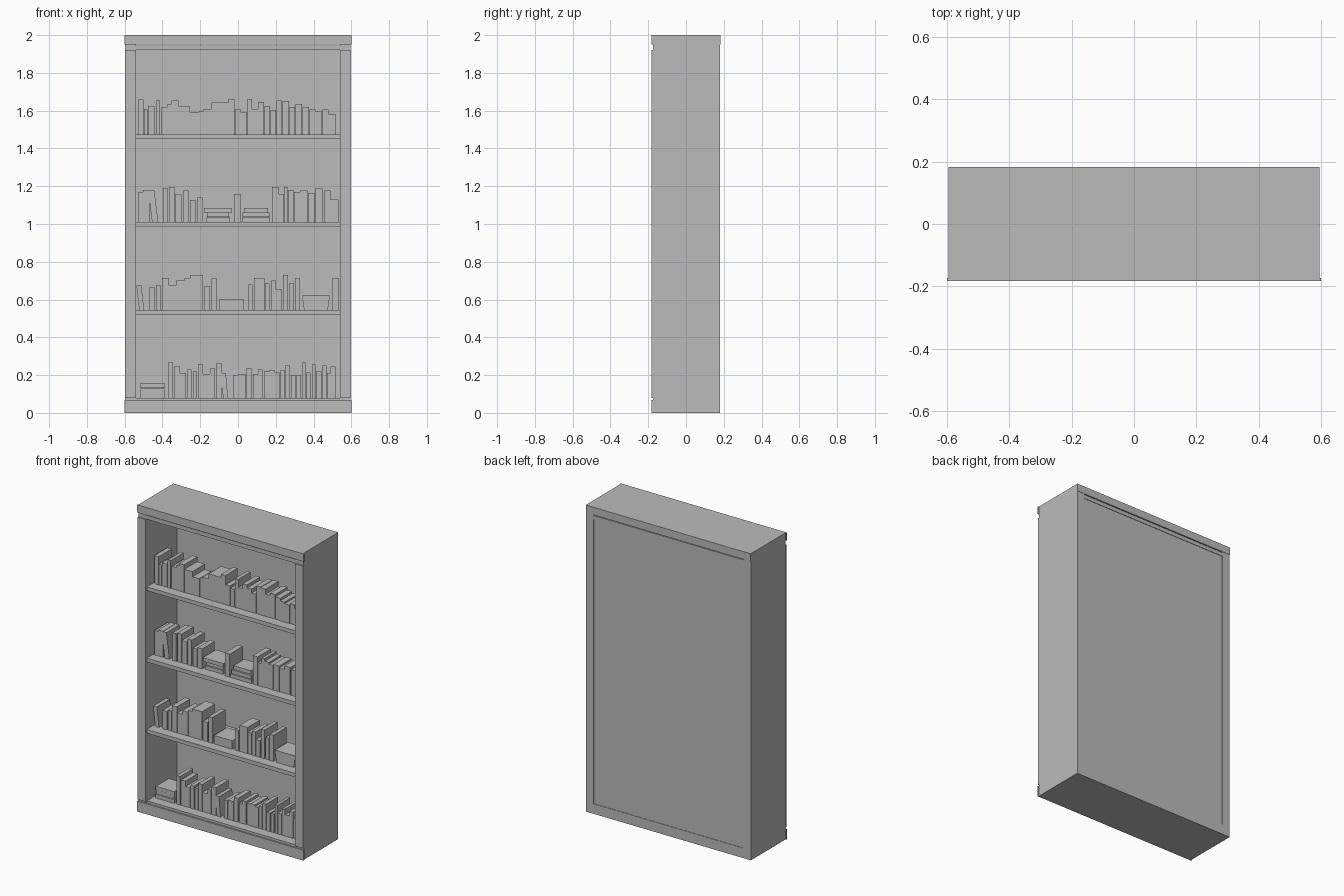
import bpy, bmesh

if "Cube" in bpy.data.objects:
    bpy.data.objects.remove(bpy.data.objects["Cube"])

grey = bpy.data.materials.new("plain_grey")
grey.diffuse_color = (0.5, 0.5, 0.5, 1)
grey.use_nodes = True
grey.node_tree.nodes["Principled BSDF"].inputs["Base Color"].default_value = grey.diffuse_color


def make(name, prisms):
    """One object from prisms: (bottom x0, x1, top x0, x1, y0, y1, z0, z1)."""
    bm = bmesh.new()
    for bx0, bx1, tx0, tx1, y0, y1, z0, z1 in prisms:
        front = [bm.verts.new(p) for p in
                 ((bx0, y0, z0), (bx1, y0, z0), (tx1, y0, z1), (tx0, y0, z1))]
        face = bm.faces.new(front)
        out = bmesh.ops.extrude_face_region(bm, geom=[face])["geom"]
        bmesh.ops.translate(bm, vec=(0, y1 - y0, 0),
                            verts=[v for v in out if isinstance(v, bmesh.types.BMVert)])
    bmesh.ops.recalc_face_normals(bm, faces=bm.faces)
    mesh = bpy.data.meshes.new(name)
    bm.to_mesh(mesh)
    bm.free()
    mesh.materials.append(grey)
    obj = bpy.data.objects.new(name, mesh)
    bpy.context.collection.objects.link(obj)
    return obj


def box(name, x0, x1, y0, y1, z0, z1):
    return make(name, [(x0, x1, x0, x1, y0, y1, z0, z1)])


# Carcass: sides with front stiles
for s, side in ((-1, "left"), (1, "right")):
    box(side + "_side", *sorted((s * 0.54, s * 0.595)), -0.175, 0.181, 0.0, 1.99)
    box(side + "_stile", *sorted((s * 0.54, s * 0.598)), -0.183, -0.174, 0.08, 1.92)

# Top, plinth and back
box("top_board", -0.595, 0.595, -0.175, 0.183, 1.95, 2.0)
box("top_rail", -0.6, 0.6, -0.183, -0.174, 1.95, 2.0)
box("top_under_board", -0.54, 0.54, -0.176, 0.181, 1.92, 1.945)
box("plinth", -0.595, 0.595, -0.175, 0.181, 0.0, 0.065)
box("plinth_rail", -0.6, 0.6, -0.183, -0.174, 0.0, 0.068)
box("back_panel", -0.545, 0.545, 0.145, 0.178, 0.05, 1.93)

# Shelves
SHELVES = (0.08, 0.545, 1.01, 1.475)
for i, z in enumerate(SHELVES):
    box("shelf_%d" % (i + 1), -0.54, 0.54, -0.168, 0.15, z - 0.025, z)

FRONT, BACK = -0.105, 0.03


def books(name, z, start, row):
    """Row of upright books: (width, height) in cm, height 0 leaves a gap."""
    prisms, x = [], start
    for i, (w, h) in enumerate(row):
        x1 = x + w / 100
        if h:
            d = 0.0035 * (i * 5 % 4)
            prisms.append((x, x1 - 0.001, x, x1 - 0.001,
                           FRONT + d * 0.3, BACK - d, z, z + h / 100))
        x = x1
    make(name, prisms)


def stack(name, z, x0, x1, insets):
    """Books lying flat: one inset per book."""
    make(name, [(x0 + e, x1 - e, x0 + e, x1 - e, FRONT + e, BACK - e,
                 z + i * 0.026, z + i * 0.026 + 0.024) for i, e in enumerate(insets)])


def leaning(name, z, bx, tx, w, h):
    """Tilted book from bottom left bx to top left tx."""
    make(name, [(bx, bx + w, tx, tx + w, FRONT, BACK, z, z + h)])


# Top shelf
z = SHELVES[3]
books("top_books_left", z, -0.53, [
    (3.2, 18.3), (2.1, 13.5), (3.7, 15), (.5, 0), (2.3, 18), (.6, 0), (3.4, 14.5),
    (2.1, 16), (3.7, 18), (5.8, 15), (5.3, 11.7), (2.1, 12.4), (4.2, 13.5),
    (9, 16.8), (3.2, 18.8)])
books("top_books_right", z, -0.015, [
    (3.2, 13), (3.2, 11.5), (2.6, 18.8), (3.2, 13.5), (3.2, 17), (3.2, 15),
    (3.2, 12.5), (3.2, 18), (3.7, 17.7), (3.2, 14.5), (3.7, 16), (3.7, 14.5),
    (3.2, 13), (3.7, 12), (3.2, 13), (3.7, 10.8)])

# Second shelf
z = SHELVES[2]
books("second_books_left", z, -0.53, [(2.7, 16), (3.6, 17)])
leaning("second_leaning_book", z, -0.455, -0.476, 0.033, 0.168)
books("second_books_middle", z, -0.398, [
    (2.7, 18), (.5, 0), (3.2, 18.6), (3.7, 14.5), (.5, 0), (3.2, 16.7), (.5, 0),
    (3.2, 11.8), (.5, 0), (3.2, 13)])
stack("second_stack_left", z, -0.18, -0.032, [0.01, 0.015, 0.0])
books("second_single_book", z, -0.022, [(3.7, 15)])
stack("second_stack_right", z, 0.02, 0.17, [0.0, 0.004, 0.012])
books("second_books_right", z, 0.18, [
    (3.7, 18.6), (2.6, 15), (2.1, 18.6), (3.2, 17), (3.2, 16), (4.2, 16.7),
    (3.7, 15.5), (4.2, 17.7), (.5, 0), (3.7, 16.7), (4.2, 11.9)])

# Third shelf
z = SHELVES[1]
leaning("third_leaning_book", z, -0.523, -0.538, 0.026, 0.13)
books("third_books_left", z, -0.471, [
    (3.2, 12), (.5, 0), (2.7, 13), (.5, 0), (3.7, 17), (3.7, 13), (4.2, 15.5),
    (3.2, 16.7), (6.9, 18.6), (.5, 0), (3.2, 12.5), (.8, 0), (2.9, 16.7)])
box("third_box", -0.1, 0.032, FRONT, BACK, z, z + 0.055)
books("third_books_right", z, 0.053, [
    (2.6, 13.5), (.5, 0), (5.8, 17), (2.7, 14), (.5, 0), (2.7, 15.6), (3.2, 10.8),
    (.5, 0), (2.7, 18.6), (.5, 0), (2.7, 14), (.5, 0), (2.7, 17)])
make("third_tray", [(0.35, 0.475, 0.339, 0.487, FRONT, BACK, z, z + 0.077)])
books("third_end_book", z, 0.498, [(3.7, 16.7)])

# Bottom shelf
z = SHELVES[0]
stack("bottom_stack", z, -0.52, -0.386, [0.0, 0.003, 0.0])
books("bottom_books_left", z, -0.37, [
    (2.6, 18.6), (.5, 0), (3.2, 16.5), (3.2, 13), (.5, 0), (2.6, 15), (.5, 0),
    (2.2, 14), (.5, 0), (2.7, 17.6), (3.7, 12.5), (2.6, 15.5), (.5, 0), (3.2, 18.2)])
leaning("bottom_leaning_book", z, -0.079, -0.09, 0.026, 0.13)
books("bottom_books_right", z, -0.027, [
    (2.7, 12), (4.2, 12.5), (3.2, 15.5), (.5, 0), (2.7, 12.5), (2.6, 15), (.5, 0),
    (2.7, 14), (3.2, 14.5), (2.6, 13.5), (2.6, 14.5), (2.7, 17), (.5, 0),
    (2.6, 12), (.5, 0), (2.2, 12), (.5, 0), (2.1, 18.6), (2.7, 13.5), (.5, 0),
    (2.1, 17.5), (3.2, 14), (2.6, 17), (2.1, 13), (2.7, 16.5)])
